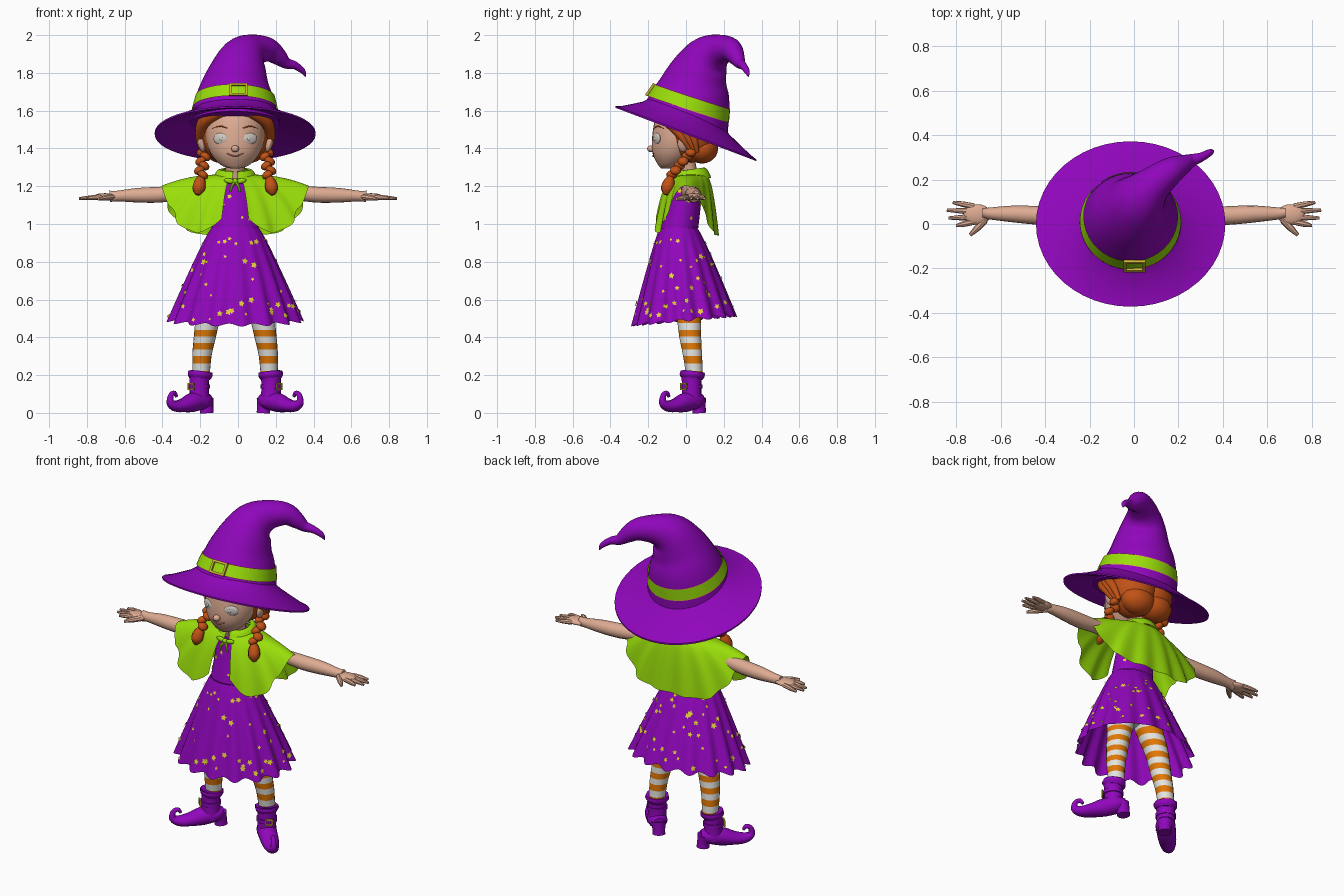
import bpy, bmesh, random
from math import sin, cos, pi, copysign
from mathutils import Vector, Matrix, Euler

if "Cube" in bpy.data.objects:
    bpy.data.objects.remove(bpy.data.objects["Cube"])
CX = -0.015  # the body's mirror plane
made = []

def material(name, *rgb):
    m = bpy.data.materials.new(name)
    m.use_nodes = True
    m.diffuse_color = rgb + (1,)
    m.node_tree.nodes["Principled BSDF"].inputs["Base Color"].default_value = rgb + (1,)
    return m

PURPLE = material("purple cloth", .28, .002, .5)
GREEN = material("lime green", .32, .73, .003)
SKIN = material("skin", .73, .41, .29)
HAIR = material("ginger hair", .54, .085, .008)
ORANGE = material("orange stripe", .76, .19, .002)
WHITE = material("white stripe", .78, .78, .75)
GOLD = material("buckle gold", .62, .45, .03)
YELLOW = material("star yellow", .85, .68, .05)
EYE = material("eye grey", .62, .57, .53)
LIP = material("lip pink", .55, .2, .15)

def finish(name, bm, mats):
    bmesh.ops.recalc_face_normals(bm, faces=bm.faces)
    me = bpy.data.meshes.new(name)
    bm.to_mesh(me)
    bm.free()
    for m in mats:
        me.materials.append(m)
    made.append(bpy.data.objects.new(name, me))
    bpy.context.collection.objects.link(made[-1])

def grid(name, rows, *mats, closed=True, caps=False, rule=lambda i: 0):
    """Skin rows of points; rule picks the material of each row."""
    bm = bmesh.new()
    vs = [[bm.verts.new(p) for p in row] for row in rows]
    n = len(rows[0])
    for i in range(len(vs) - 1):
        for j in range(n if closed else n - 1):
            k = (j + 1) % n
            bm.faces.new((vs[i][j], vs[i][k], vs[i + 1][k], vs[i + 1][j])).material_index = rule(i)
    if caps:
        bm.faces.new(vs[0])
        bm.faces.new(vs[-1])
    finish(name, bm, mats)

def sheet(name, f, nu, nv, mat, closed=True):
    du = nu if closed else nu - 1
    grid(name, [[f(j / du, i / nv) for j in range(nu)] for i in range(nv + 1)], mat, closed=closed)

def tube(name, pts, *mats, sides=16, steps=4, caps=True, level=False, rule=lambda i: 0):
    """Smooth tube through (x, y, z, radius[, second radius]) points; level keeps the rings flat."""
    P = [Vector(tuple(p) + (p[3],) * (5 - len(p))) for p in pts]
    path = []
    for i in range(len(P) - 1):
        a, b, c, d = P[max(i - 1, 0)], P[i], P[i + 1], P[min(i + 2, len(P) - 1)]
        for t in (k / steps for k in range(steps)):
            path.append(b + (c - a) * (t / 2) + (a * 2 - b * 5 + c * 4 - d) * (t * t / 2)
                        + (b * 3 - a - c * 3 + d) * (t ** 3 / 2))
    path.append(P[-1])
    u, rows = Vector((1, 0 if level else .01, 0)), []
    for i, p in enumerate(path):
        t = (path[min(i + 1, len(path) - 1)] - path[max(i - 1, 0)]).to_3d().normalized()
        t = Vector((0, 0, 1)) if level else t
        u = (u - t * u.dot(t)).normalized()
        w = t.cross(u)
        rows.append([p.to_3d() + u * (cos(2 * pi * j / sides) * p[3]) + w * (sin(2 * pi * j / sides) * p[4])
                     for j in range(sides)])
    grid(name, rows, *mats, caps=caps, rule=rule)

def ball(name, loc, size, mat, rot=(0, 0, 0), seg=20):
    bm = bmesh.new()
    bmesh.ops.create_uvsphere(bm, u_segments=seg, v_segments=seg // 2 + 2, radius=1,
                              matrix=Matrix.LocRotScale(Vector(loc), Euler(rot), Vector(size)))
    finish(name, bm, [mat])

def buckle(name, loc, w, h, bar, rot):
    """Four bars round a hole."""
    bm = bmesh.new()
    M = Matrix.LocRotScale(Vector(loc), Euler(rot), None)
    for x, z, sx, sz in ((w, 0, bar, 2 * h), (-w, 0, bar, 2 * h), (0, h, 2 * w + bar, bar), (0, -h, 2 * w + bar, bar)):
        bmesh.ops.create_cube(bm, size=1, matrix=M @ Matrix.LocRotScale(Vector((x, 0, z)), None, Vector((sx, bar, sz))))
    finish(name, bm, [GOLD])

# Hat: drooping crown, band, buckle and tilted brim
tube("hat_crown", [(-.017, -.01, 1.53, .24), (-.015, .034, 1.68, .203), (0, .065, 1.79, .16), (.03, .115, 1.88, .122),
                   (.085, .175, 1.92, .085), (.16, .235, 1.922, .064), (.215, .265, 1.885, .046), (.255, .285, 1.852, .03),
                   (.3, .3, 1.84, .021), (.342, .322, 1.81, .015), (.357, .33, 1.78, .003)], PURPLE, sides=32)
tube("hat_band", [(-.016, .011, 1.608, .228), (-.015, .033, 1.675, .211)], GREEN, GOLD, sides=40, steps=10,
     caps=False, rule=lambda i: int(i in (0, 9)))
buckle("hat_buckle", (.002, -.19, 1.712), .043, .032, .013, (-.6, 0, 0))
BRIM = ((.53, .11), (.62, .08), (.78, .045), (.92, .015), (1, .003), (1, -.006), (.85, .01), (.6, .045), (.45, .07))

def brim(u, v):
    f, lift = BRIM[round(v * (len(BRIM) - 1))]
    y = .372 * f * sin(2 * pi * u)
    return (CX + .426 * f * cos(2 * pi * u), y, 1.48 - .378 * y + lift)

sheet("hat_brim", brim, 48, len(BRIM) - 1, PURPLE)

# Head
tube("head", [(CX, -.11, 1.293, .02), (CX, -.085, 1.312, .075, .062), (CX, -.058, 1.37, .128, .118),
              (CX, -.03, 1.45, .156, .15), (CX, -.012, 1.55, .153, .152), (CX, 0, 1.62, .125, .125),
              (CX, 0, 1.66, .05, .05)], SKIN, sides=32, level=True)
tube("neck", [(CX, .03, 1.18, .055), (CX, .01, 1.27, .05), (CX, -.01, 1.36, .055)], SKIN)
ball("nose", (CX, -.184, 1.398), (.021, .022, .018), SKIN)
tube("mouth", [(CX - .045, -.168, 1.374, .003), (CX, -.174, 1.358, .005), (CX + .045, -.168, 1.374, .003)], LIP, sides=8)

for side, word in ((1, "left"), (-1, "right")):
    def at(x, *rest):
        return (CX + side * x,) + rest

    def run(pts):
        return [at(*p) for p in pts]

    # Face details
    ball(word + "_eye", at(.077, -.154, 1.452), (.042, .012, .03), EYE, (0, 0, side * .4))
    ball(word + "_iris", at(.074, -.163, 1.451), (.015, .005, .017), LIP, (0, 0, side * .4))
    ball(word + "_pupil_glint", at(.074, -.166, 1.451), (.009, .004, .011), EYE, (0, 0, side * .4))
    tube(word + "_eyebrow", run([(.04, -.167, 1.507, .003), (.08, -.15, 1.518, .004), (.12, -.117, 1.505, .003)]),
         HAIR, sides=8)
    ball(word + "_ear", at(.18, -.015, 1.425), (.018, .03, .045), SKIN, (0, side * .25, 0))

    # Hair: back lobe, bun, swept locks, braid
    ball(word + "_hair_lobe", at(.055, .035, 1.49), (.135, .14, .165), HAIR, seg=28)
    ball(word + "_hair_bun", at(.06, .085, 1.4), (.105, .085, .08), HAIR)
    for k in range(3):
        d = k * .028
        tube(f"{word}_lock_{k}", run([(0, -.135 + d, 1.625, .03), (.09, -.135 + d, 1.595, .036),
                                      (.165, -.085 + d, 1.54, .034), (.19, -.02 + d, 1.46, .022),
                                      (.172, .03 + d / 2, 1.38, .012)]), HAIR, sides=10)
    for k in range(7):
        t = k / 6
        wob = .011 if k % 2 else -.011
        ball(f"{word}_braid_{k}", at(.162 + .02 * t + wob, .045 - .12 * t, 1.405 - .145 * t),
             (.03, .03, .022), HAIR, (0, wob * 50 * side, 0), seg=12)
    tube(word + "_braid_tuft", run([(.182, -.08, 1.25, .015), (.186, -.088, 1.225, .03),
                                    (.194, -.1, 1.185, .034), (.2, -.108, 1.155, .012)]), HAIR, sides=9)

    # Arm and hand
    def arm(pts):
        return [(side * p[0],) + p[1:] for p in pts]

    tube(word + "_arm", arm([(.1, .02, 1.17, .045), (.28, .032, 1.165, .038), (.42, .038, 1.155, .042), (.54, .045, 1.152, .038),
                             (.64, .047, 1.148, .028, .028), (.68, .047, 1.146, .022, .032)]), SKIN)
    ball(word + "_palm", (side * .705, .043, 1.144), (.062, .046, .019), SKIN)
    for k, reach in enumerate((.8, .835, .842, .815)):
        y = .01 + k * .023
        tube(f"{word}_finger_{k}", arm([(.72, y, 1.143, .014), (.77, y - .011 + k * .007, 1.14, .013),
                                        (reach, y - .018 + k * .012, 1.135, .007)]), SKIN, sides=8)
    tube(word + "_thumb", arm([(.67, .02, 1.143, .017), (.705, -.018, 1.138, .015), (.738, -.05, 1.132, .008)]), SKIN, sides=8)

    # Striped stocking
    tube(word + "_stocking", run([(.18, .045, .195, .045), (.176, .035, .3, .051), (.16, .022, .405, .059),
                                  (.142, .015, .51, .066), (.115, 0, .615, .076), (.08, -.01, .72, .08)]),
         ORANGE, WHITE, steps=3, sides=18, level=True, rule=lambda i: i % 2)

    # Boot with curled toe, turned outwards
    def boot(pts):
        return [at(.19 + .7 * p[0], .03 - .7 * p[0], *p[1:]) for p in pts]

    tube(word + "_boot_shaft", boot([(-.005, .215, .062), (0, .18, .053), (0, .11, .052), (0, .05, .056)]), PURPLE)
    tube(word + "_boot_cuff", boot([(-.005, .216, .066), (-.004, .198, .067), (-.002, .18, .056)]), PURPLE, sides=9)
    tube(word + "_boot_foot", boot([(-.07, .07, .03), (-.03, .068, .054, .045), (.05, .055, .053, .051), (.12, .04, .048, .037),
                                    (.18, .036, .036, .029), (.218, .055, .021), (.213, .095, .014),
                                    (.187, .105, .012), (.172, .086, .008)]), PURPLE)
    tube(word + "_boot_heel", boot([(-.058, 0, .036), (-.055, .03, .036), (-.045, .07, .045)]), PURPLE)
    tube(word + "_boot_strap", boot([(.002, .128, .058), (.002, .15, .058)]), PURPLE)
    buckle(word + "_boot_buckle", boot([(.062, .14)])[0], .018, .015, .008, (0, 0, side * pi / 4))

    # Cape tie
    ball(word + "_bow_loop", at(.03, -.1, 1.228), (.03, .012, .014), GREEN, (0, -side * .2, 0), seg=12)
    tube(word + "_bow_tail", run([(0, -.1, 1.225, .009), (.018, -.115, 1.2, .008), (.025, -.118, 1.17, .006)]), GREEN, sides=8)

ball("bow_knot", (CX, -.104, 1.227), (.014, .014, .014), GREEN, seg=12)
ball("hips", (CX, -.02, .77), (.15, .1, .1), WHITE)

# Dress: bodice and pleated skirt
def bodice(u, v):
    a = 2 * pi * u
    return Vector((CX + (.105 + .02 * v) * cos(a), .01 - .045 * v + (.085 + .015 * v) * sin(a), 1.24 - .26 * v))

def skirt(u, v):
    a, r = 2 * pi * u, v ** .88
    pleat = 1 + .055 * v ** .7 * sin(16 * a)
    return Vector((CX + (.125 + .222 * r) * pleat * cos(a), -.04 + .03 * r + (.1 + .168 * r) * pleat * sin(a),
                   .98 - v * (.49 - .025 * sin(a)) - .008 * v * sin(16 * a)))

def stars(name, f, count, low):
    """Scatter thin five-pointed plates over a surface."""
    bm = bmesh.new()
    for k in range(count):
        u, v, e = (k * .618) % 1, low + (.95 - low) * random.random() ** .8, .004
        p = f(u, v)
        du, dv = (f(u + e, v) - p).normalized(), (f(u, v + e) - p).normalized()
        n = dv.cross(du).normalized()
        n *= copysign(1, n.dot(p - Vector((CX, -.02, p.z))))
        w, size = n.cross(du), random.uniform(.009, .02)
        bm.faces.new([bm.verts.new(p + n * .005 + (du * cos(j * pi / 5) + w * sin(j * pi / 5))
                                   * size * (.55 if j % 2 else 1)) for j in range(10)])
    finish(name, bm, [YELLOW])

random.seed(4)
sheet("bodice", bodice, 32, 6, PURPLE)
sheet("skirt", skirt, 128, 16, PURPLE)
stars("skirt_stars", skirt, 100, .08)
stars("bodice_stars", bodice, 18, .1)

# Cape and collar, open at the front
def cape(u, v):
    a = -pi / 2 + .19 + u * (2 * pi - .38)
    c, s = cos(a), copysign(abs(sin(a)) ** .85, sin(a))
    corner = max(0, 1 - min(u, 1 - u) / .075)
    hem = .94 + .262 * abs(c) ** 5 + .09 * corner ** 2
    fold = 1 + .045 * v * sin(15 * a) * (abs(c) < .9)
    return (CX + (.09 + .3 * v ** .62) * c * fold, .03 - .03 * v ** .5 + (.07 + .1 * v ** .5) * s * fold,
            1.262 - (1.262 - hem) * v ** 1.25)

def collar(u, v):
    a = -pi / 2 + .12 + u * (2 * pi - .24)
    flare = .07 + .05 * v
    return (CX + flare * cos(a), .02 + flare * .95 * sin(a), 1.285 - .05 * v * v + .01 * sin(pi * v) + .01 * sin(a))

sheet("cape", cape, 120, 14, GREEN, closed=False)
sheet("collar", collar, 40, 5, GREEN, closed=False)

# Smooth shading with sharp edges kept
for ob in bpy.context.selected_objects:
    ob.select_set(False)
for ob in made:
    ob.select_set(True)
bpy.context.view_layer.objects.active = made[0]
bpy.ops.object.shade_smooth_by_angle(angle=.7)
